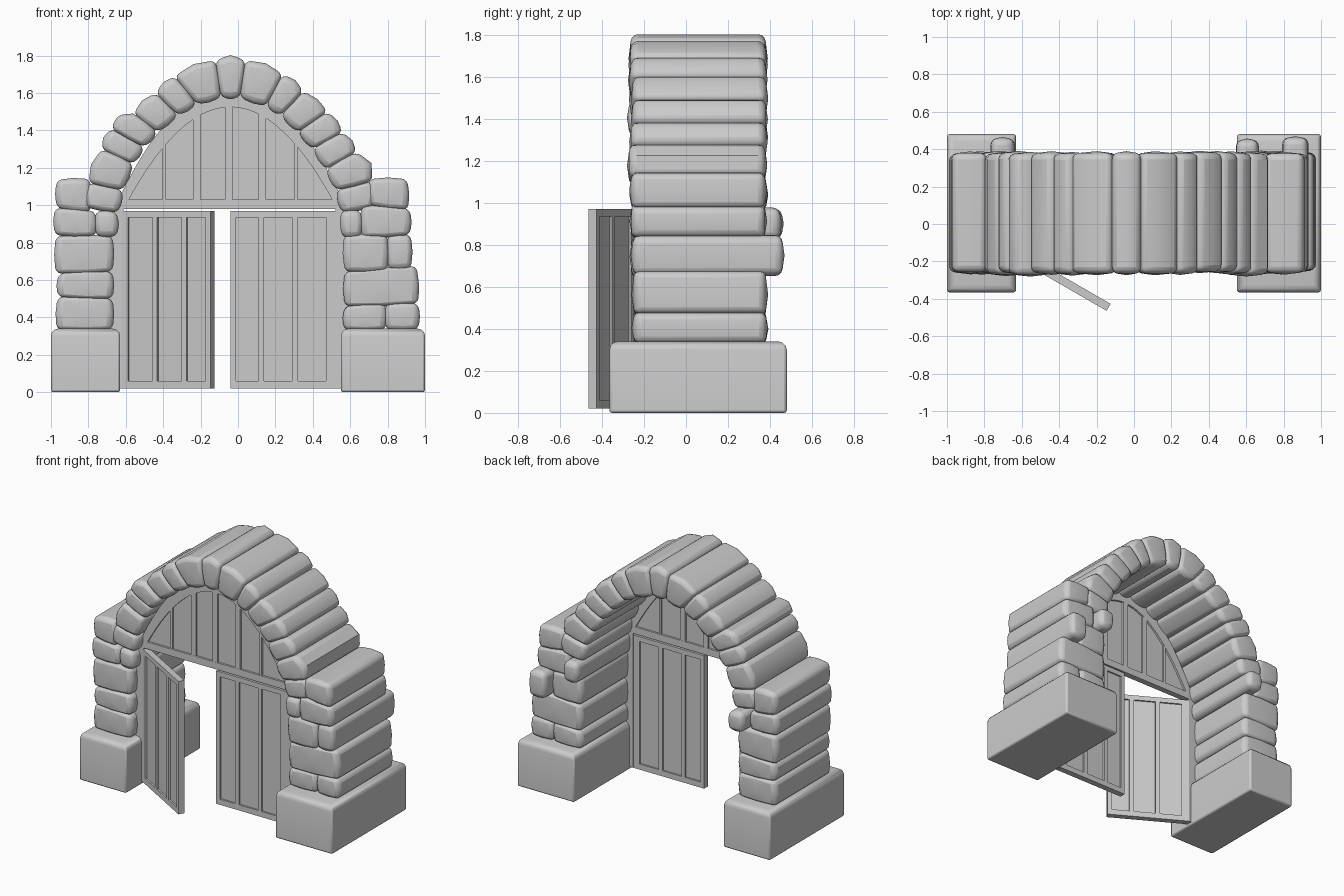
import bpy, bmesh, random
from math import radians
from mathutils import Vector, Matrix

if "Cube" in bpy.data.objects:
    bpy.data.objects.remove(bpy.data.objects["Cube"])

random.seed(4)


def finish(name, bm, width=0, segs=2, limit=50, smooth=True):
    bmesh.ops.recalc_face_normals(bm, faces=bm.faces)
    me = bpy.data.meshes.new(name)
    bm.to_mesh(me)
    bm.free()
    ob = bpy.data.objects.new(name, me)
    bpy.context.collection.objects.link(ob)
    if width:
        m = ob.modifiers.new("bevel", 'BEVEL')
        m.width, m.segments = width, segs
        m.limit_method, m.angle_limit = 'ANGLE', radians(limit)
    if smooth:
        bpy.ops.object.select_all(action='DESELECT')
        ob.select_set(True)
        bpy.context.view_layer.objects.active = ob
        bpy.ops.object.shade_smooth_by_angle(angle=radians(40))
    return ob


def prism(bm, pts, y0, y1):
    """Extrude an xz outline from y0 to y1; returns the two caps."""
    a = [bm.verts.new((x, y0, z)) for x, z in pts]
    b = [bm.verts.new((x, y1, z)) for x, z in pts]
    n = len(pts)
    for i in range(n):
        j = (i + 1) % n
        bm.faces.new((a[i], a[j], b[j], b[i]))
    return bm.faces.new(a), bm.faces.new(b[::-1])


def box(bm, x0, x1, y0, y1, z0, z1):
    prism(bm, [(x0, z0), (x1, z0), (x1, z1), (x0, z1)], y0, y1)


def stone(name, corners, bulges, y0=-0.25, y1=0.375):
    """Pillowed stone: bowed edges, domed ends, rounded corners."""
    pts = [Vector(c) for c in corners]
    mid = sum(pts, Vector((0, 0))) / len(pts)
    outline = []
    for i, p in enumerate(pts):
        q = pts[(i + 1) % len(pts)]
        d = (q - p).normalized()
        nrm = Vector((d.y, -d.x))
        m = (p + q) / 2
        if nrm.dot(m - mid) < 0:
            nrm = -nrm
        outline += [p, m + nrm * bulges[i]]
    bm = bmesh.new()
    j = random.uniform(-0.008, 0.008)
    caps = prism(bm, outline, y0 + j, y1 + j / 2)
    for f, s in zip(caps, (-1, 1)):
        c = bmesh.ops.poke(bm, faces=[f])['verts'][0]
        c.co.y += s * 0.014
    return finish(name, bm, 0.03, 3)


# Footing blocks with rounded top edges
for side, x0, x1 in (("left", -1.0, -0.63), ("right", 0.55, 1.0)):
    bm = bmesh.new()
    box(bm, x0, x1, -0.365, 0.48, 0, 0.34)
    top = [e for e in bm.edges if all(v.co.z > 0.3 for v in e.verts)]
    bmesh.ops.bevel(bm, geom=top, offset=0.04, segments=3, profile=0.5, affect='EDGES')
    finish(side + "_footing", bm, 0.012, 2, 60)

# Pier stones: corners counter-clockwise in xz, optional longer back end
piers = [
    ([(-.97, .335), (-.67, .335), (-.67, .50), (-.965, .51)], .375),
    ([(-.965, .51), (-.67, .50), (-.67, .645), (-.96, .635)], .375),
    ([(-.975, .635), (-.67, .645), (-.67, .835), (-.975, .835)], .375),
    ([(-.98, .84), (-.76, .835), (-.76, .965), (-.98, .985)], .375),
    ([(-.76, .835), (-.645, .835), (-.645, .96), (-.76, .97)], .455),
    ([(-.97, .985), (-.79, .96), (-.79, 1.14), (-.97, 1.135)], .375),
    ([(.565, .335), (.79, .335), (.79, .475), (.57, .46)], .375),
    ([(.79, .335), (.965, .335), (.965, .475), (.79, .475)], .375),
    ([(.57, .46), (.965, .475), (.955, .675), (.57, .645)], .375),
    ([(.57, .645), (.80, .65), (.80, .84), (.565, .84)], .375),
    ([(.80, .66), (.925, .66), (.925, .84), (.80, .84)], .455),
    ([(.555, .83), (.66, .83), (.66, .97), (.55, .97)], .445),
    ([(.66, .83), (.92, .84), (.92, .98), (.66, 1.0)], .375),
    ([(.70, 1.0), (.91, .975), (.905, 1.14), (.70, 1.14)], .375),
]
for i, (c, back) in enumerate(piers):
    stone(f"pier_stone_{i+1}", c, [.008] * 4, y1=back)

# Arch stones between successive (outer, inner) joints
joints = [
    ((-.82, .99), (-.64, .96)), ((-.80, 1.12), (-.615, 1.08)),
    ((-.73, 1.30), (-.56, 1.22)), ((-.68, 1.41), (-.50, 1.31)),
    ((-.56, 1.49), (-.43, 1.39)), ((-.44, 1.60), (-.32, 1.48)),
    ((-.34, 1.69), (-.22, 1.54)), ((-.12, 1.775), (-.09, 1.575)),
    ((.04, 1.775), (.01, 1.575)), ((.24, 1.70), (.15, 1.53)),
    ((.35, 1.61), (.23, 1.48)), ((.48, 1.50), (.32, 1.39)),
    ((.56, 1.39), (.40, 1.30)), ((.635, 1.285), (.47, 1.19)),
    ((.72, 1.13), (.525, 1.08)), ((.725, .99), (.555, .96)),
]
for i, ((o1, i1), (o2, i2)) in enumerate(zip(joints, joints[1:])):
    out = {3: .04, 13: .04, 7: .028}.get(i, random.uniform(.014, .024))
    stone(f"arch_stone_{i+1}", [o1, o2, i2, i1], [out, .006, .008, .006],
          y0=-0.25 - random.uniform(0, .012))

# Door frame: jambs and lintel
YF, YB = -0.19, -0.147
bm = bmesh.new()
box(bm, -.70, -.612, YF, YB, .02, .98)
box(bm, .522, .62, YF, YB, .02, .98)
box(bm, -.66, .58, YF, YB, .98, 1.03)
finish("door_frame", bm, smooth=False)


# Arched panel above the doors: thin sheet, rim and upright bars
def curve(x, z0, h, a, p):
    return z0 + h * (1 - min(1, abs(x / a)) ** p)


CX, N = -0.04, 28
outer = [(CX + x, curve(x, .98, .615, .62, 2.3)) for x in (-.62 + 1.24 * i / N for i in range(N + 1))]
inner = [(CX + x, curve(x, 1.0, .525, .56, 2)) for x in (-.56 + 1.12 * i / N for i in range(N + 1))]
bm = bmesh.new()
prism(bm, outer, YF + .014, YB - .014)
for i in range(N):
    prism(bm, [outer[i], outer[i + 1], inner[i + 1], inner[i]], YF, YB)
for x, w in ((-.395, .018), (-.22, .04), (-.05, .04), (.13, .04), (.31, .018)):
    box(bm, x - w / 2, x + w / 2, YF + .001, YB - .001, 1.0, curve(x - CX, 1.0, .54, .57, 2))
finish("arched_panel", bm, smooth=False)


# Door leaves: recessed sheet with stiles and rails, hinge at local origin
def leaf(name, hinge, mirror, angle):
    bm = bmesh.new()
    box(bm, .01, .55, -.031, -.012, .03, .96)
    for a, b in ((0, .05), (.20, .23), (.38, .41), (.53, .56)):
        box(bm, a, b, -.043, 0, .02, .97)
    for a, b in ((.05, .20), (.23, .38), (.41, .53)):
        box(bm, a, b, -.043, 0, .02, .06)
        box(bm, a, b, -.043, 0, .935, .97)
    mat = (Matrix.Translation((hinge, YB, 0)) @ Matrix.Rotation(radians(angle), 4, 'Z')
           @ Matrix.Diagonal((mirror, 1, 1, 1)))
    bm.transform(mat)
    finish(name, bm, smooth=False)


leaf("left_door", -.61, 1, -30)
leaf("right_door", .52, -1, 0)
